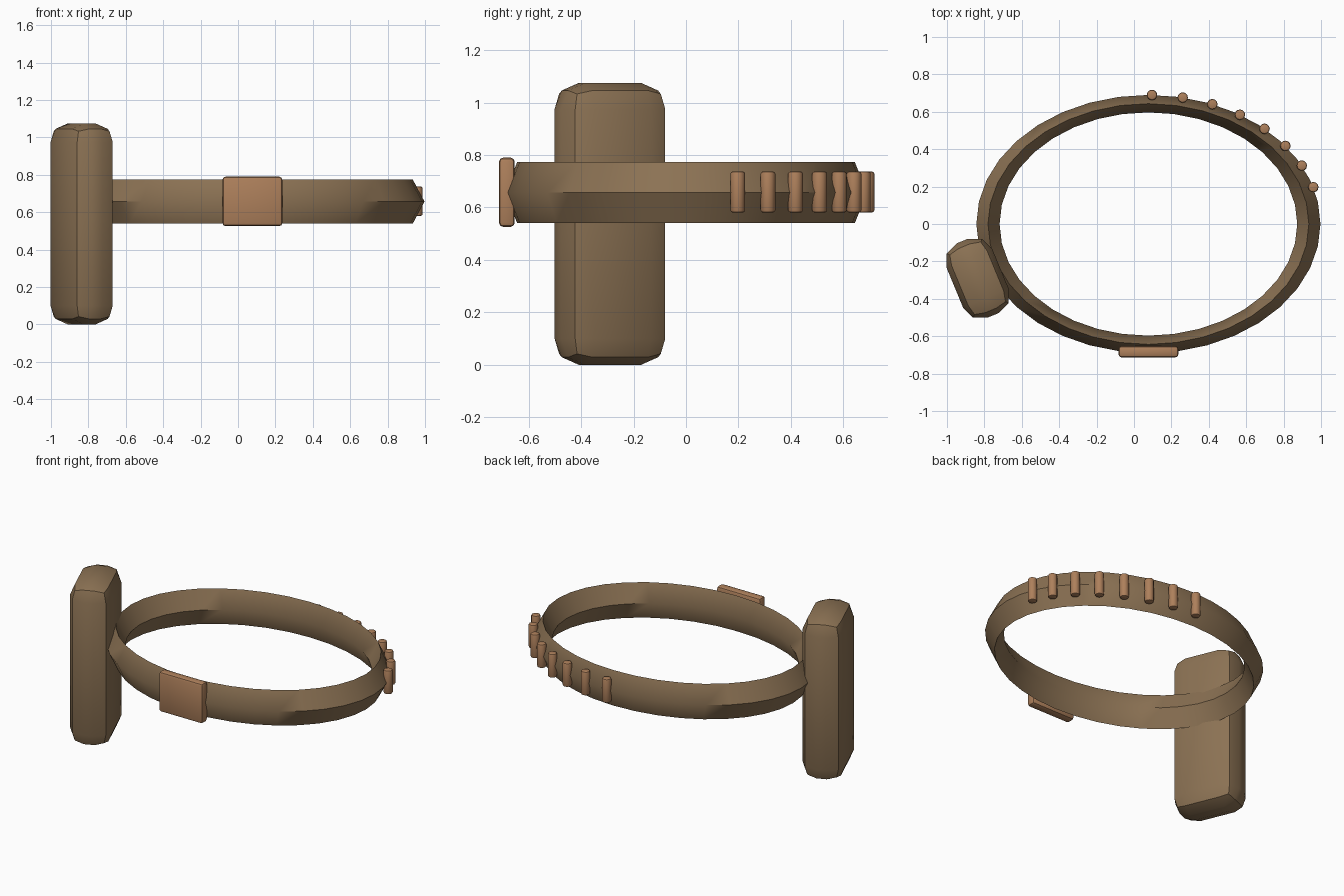
import bpy, bmesh, math

if "Cube" in bpy.data.objects:
    bpy.data.objects.remove(bpy.data.objects["Cube"])

CX, RX, RY = 0.077, 0.92, 0.69      # belt centre and outer radii
BELT_Z = 0.657


def material(name, rgb):
    m = bpy.data.materials.new(name)
    m.diffuse_color = (*rgb, 1)
    m.use_nodes = True
    m.node_tree.nodes["Principled BSDF"].inputs["Base Color"].default_value = m.diffuse_color
    return m


leather = material("brown leather", (0.26, 0.168, 0.088))
copper = material("copper", (0.42, 0.215, 0.105))


def smooth(ob, angle):
    bpy.ops.object.select_all(action='DESELECT')
    ob.select_set(True)
    bpy.context.view_layer.objects.active = ob
    bpy.ops.object.shade_smooth_by_angle(angle=math.radians(angle))


def make(name, bm, mat, angle):
    bmesh.ops.recalc_face_normals(bm, faces=bm.faces)
    me = bpy.data.meshes.new(name)
    bm.to_mesh(me)
    bm.free()
    me.materials.append(mat)
    ob = bpy.data.objects.new(name, me)
    bpy.context.collection.objects.link(ob)
    smooth(ob, angle)
    return ob


def rounded_box(name, loc, size, bevel, mat, turn=0):
    bm = bmesh.new()
    bmesh.ops.create_cube(bm, size=1)
    bmesh.ops.scale(bm, vec=size, verts=bm.verts)
    bmesh.ops.bevel(bm, geom=bm.edges[:], offset=bevel, segments=2,
                    profile=0.5, affect='EDGES')
    ob = make(name, bm, mat, 40)
    ob.location = loc
    ob.rotation_euler.z = math.radians(turn)
    return ob


# Belt: oval ring with a diamond cross-section
bm = bmesh.new()
n = 36
rings = []
for i in range(n):
    t = math.tau * i / n
    ring = []
    for k, dz in ((1, 0), (0.9325, 0.117), (0.865, 0), (0.9325, -0.117)):
        ring.append(bm.verts.new((CX + RX * k * math.cos(t),
                                  RY * k * math.sin(t), BELT_Z + dz)))
    rings.append(ring)
for i in range(n):
    a, b = rings[i], rings[(i + 1) % n]
    for j in range(4):
        k = (j + 1) % 4
        bm.faces.new((a[j], b[j], b[k], a[k]))
make("belt", bm, leather, 46.5)

# Pouch on the left hip
rounded_box("pouch", (-0.836, -0.29, 0.5375), (0.264, 0.43, 1.075), 0.1,
            leather, 22.5)

# Buckle at the front
rounded_box("buckle", (CX, -0.683, 0.658), (0.32, 0.06, 0.264), 0.016, copper)

# Row of upright studs along the back right
for i in range(8):
    t = 0.29 + 0.18 * i
    bm = bmesh.new()
    bmesh.ops.create_cone(bm, cap_ends=True, segments=12, radius1=0.028,
                          radius2=0.028, depth=0.157)
    rims = [e for e in bm.edges if abs(e.verts[0].co.z - e.verts[1].co.z) < 1e-4]
    bmesh.ops.bevel(bm, geom=rims, offset=0.009, segments=2,
                    profile=0.5, affect='EDGES')
    stud = make(f"stud_{i + 1}", bm, copper, 40)
    stud.location = (CX + RX * math.cos(t), RY * math.sin(t), 0.659)
